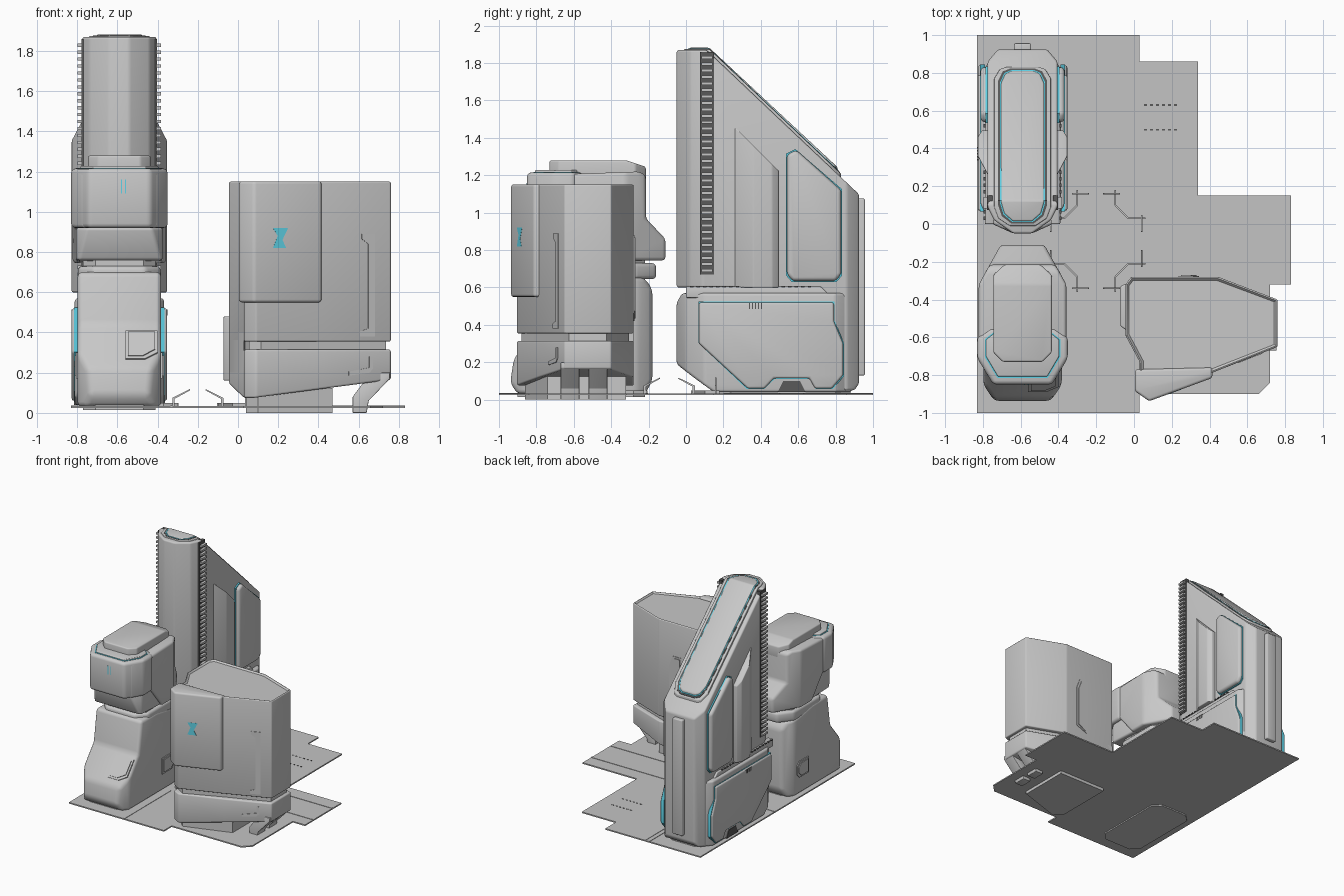
import bpy, bmesh, math
from mathutils import Vector, Matrix

if "Cube" in bpy.data.objects:
    bpy.data.objects.remove(bpy.data.objects["Cube"])

X, Y, Z = Vector((1, 0, 0)), Vector((0, 1, 0)), Vector((0, 0, 1))
CX = -0.59  # shared centre line of the two left buildings


def material(name, r, g, b):
    m = bpy.data.materials.new(name)
    m.diffuse_color = (r, g, b, 1)
    m.use_nodes = True
    m.node_tree.nodes["Principled BSDF"].inputs["Base Color"].default_value = m.diffuse_color
    return m


GREY = material("wall grey", 0.58, 0.58, 0.58)
GROUND = material("ground grey", 0.55, 0.55, 0.55)
DARK = material("joint grey", 0.1, 0.1, 0.1)
CYAN = material("cyan trim", 0.12, 0.68, 0.84)


def finish(bm, name, mat, bevel=0.0):
    bmesh.ops.recalc_face_normals(bm, faces=bm.faces)
    if bevel:
        edges = [e for e in bm.edges if e.is_manifold and e.calc_face_angle(0) > 0.3]
        bmesh.ops.bevel(bm, geom=edges, offset=bevel, segments=3, profile=0.5,
                        affect='EDGES', clamp_overlap=True)
    me = bpy.data.meshes.new(name)
    bm.to_mesh(me)
    bm.free()
    me.materials.append(mat)
    ob = bpy.data.objects.new(name, me)
    bpy.context.collection.objects.link(ob)
    return ob


def prism(name, pts, d0, d1, mat=GREY, bevel=0.0, o=(0, 0, 0), u=X, v=Y):
    """Outline in the u-v plane, extruded along u x v from d0 to d1."""
    u, v, o = u.normalized(), v.normalized(), Vector(o)
    w = u.cross(v)
    bm = bmesh.new()
    a, b = [[bm.verts.new(o + u * p + v * q + w * d) for p, q in pts] for d in (d0, d1)]
    bm.faces.new(a)
    bm.faces.new(b)
    for i in range(len(pts)):
        j = (i + 1) % len(pts)
        bm.faces.new((a[i], a[j], b[j], b[i]))
    return finish(bm, name, mat, bevel)


def boxes(name, items, mat):
    """Many small boxes (centre, size) in one object."""
    bm = bmesh.new()
    for c, s in items:
        bmesh.ops.create_cube(bm, size=1, matrix=Matrix.Translation(c) @ Matrix.Diagonal((*s, 1)))
    return finish(bm, name, mat)


def block(name, profile, plan, mat=GREY, bevel=0.0, u=Y):
    """Solid shared by an elevation outline (u-z) and a plan outline (x-y)."""
    a = prism(name, profile, -2, 2, mat, u=u, v=Z)
    b = prism("cutter", plan, -1, 3, mat)
    mod = a.modifiers.new("cut", 'BOOLEAN')
    mod.operation, mod.solver, mod.object = 'INTERSECT', 'EXACT', b
    bpy.context.view_layer.update()
    me = bpy.data.meshes.new_from_object(a.evaluated_get(bpy.context.evaluated_depsgraph_get()))
    bm = bmesh.new()
    bm.from_mesh(me)
    bmesh.ops.remove_doubles(bm, verts=bm.verts, dist=0.0005)
    bmesh.ops.dissolve_limit(bm, angle_limit=0.02, verts=bm.verts, edges=bm.edges)
    bpy.data.objects.remove(a)
    bpy.data.objects.remove(b)
    return finish(bm, name, mat, bevel)


def sym(half):
    return [(CX + x, y) for x, y in half] + [(CX - x, y) for x, y in reversed(half)]


def grow(pts, k):
    """Push an outline away from its middle by k (negative pulls it in)."""
    cx = (min(p[0] for p in pts) + max(p[0] for p in pts)) / 2
    cy = (min(p[1] for p in pts) + max(p[1] for p in pts)) / 2
    return [(x + (k if x > cx else -k), y + (k if y > cy else -k)) for x, y in pts]


def rect(a, b, c, d):
    return [(a, c), (b, c), (b, d), (a, d)]


def sides(name, pts, d0, d1, mat=GREY, bevel=0.0):
    """Matching panels on the left and right walls of a left building."""
    for tag, s in (("right", 1), ("left", -1)):
        prism(f"{name}_{tag}", pts, *sorted((s * d0, s * d1)), mat, bevel, (CX, 0, 0), Y, Z)


def wall(name, p, q, pts, d0, d1, mat=GREY, bevel=0.0):
    """Plate on the vertical wall running from plan point p to q."""
    prism(name, pts, d0, d1, mat, bevel, (*p, 0), Vector((q[0] - p[0], q[1] - p[1], 0)), Z)


# ---- ground plate with kerbs and lamps at the crossing
prism("ground_plate", [(-.83, -1), (.03, -1), (.03, -.9), (.66, -.9), (.72, -.84), (.72, -.32),
      (.83, -.32), (.83, .15), (.34, .15), (.34, .86), (.03, .86), (.03, 1), (-.83, 1)],
      0.024, 0.034, GROUND)
boxes("road_lines", [((-.33, .6, .034), (.01, .8, .006)), ((-.33, -.7, .034), (.01, .6, .006)),
      ((-.37, .6, .034), (.004, .8, .006)), ((.45, .035, .034), (.76, .012, .006)),
      ((.44, -.21, .034), (.76, .012, .006)), ((-.64, .035, .034), (.38, .012, .006))], GROUND)
boxes("ground_slots", [((.06 + .032 * i, y, .034), (.016, .008, .004))
      for i in range(6) for y in (.5, .63)], DARK)
MID = (-.2, -.09)
path = [(.26, .12), (.17, .12), (.10, .19), (.10, .27)]
for sx in (1, -1):
    for sy in (1, -1):
        tag = ("right" if sx > 0 else "left") + ("_back" if sy > 0 else "_front")
        P = [Vector((MID[0] + sx * x, MID[1] + sy * y)) for x, y in path]
        for k, (p, q) in enumerate(zip(P, P[1:])):
            L = (q - p).length
            wall(f"kerb_{tag}_{k}", p, q, rect(0, L, .03, .05), -.004, .004, GROUND)
        arm = [(0, .03), (.012, .03), (.012, .075), (-.075, .118), (-.078, .113), (0, .07)]
        prism(f"lamp_across_{tag}", arm, -.004, .004, GREY,
              o=(MID[0] + sx * .115, MID[1] + sy * .25, 0), u=X * sx, v=Z)
        prism(f"lamp_along_{tag}", arm, -.004, .004, GREY,
              o=(MID[0] + sx * .24, MID[1] + sy * .125, 0), u=Y * sy, v=Z)

# ---- tall tower, back left: shaft, base and spine
block("tower_shaft", [(-.05, .6), (-.05, 1.87), (.11, 1.87), (.955, 1.07), (.955, .13), (.9, .05),
      (.3, .05), (.3, .6)], sym([(.05, -.05), (.15, .02), (.185, .09), (.185, .86), (.13, .925)]),
      bevel=.012)
block("tower_base", [(-.05, .52), (-.05, .19), (.04, .12), (.15, .04), (.88, .04), (.93, .1),
      (.93, .5), (.86, .57), (-.02, .57)],
      sym([(.05, -.05), (.16, .0), (.222, .1), (.222, .8), (.13, .915)]), bevel=.015)
prism("tower_foot", sym([(.1, .16), (.19, .24), (.19, .8), (.1, .88)]), .026, .08, GREY)
prism("tower_spine", sym([(.045, .9), (.045, .957)]), .13, 1.075, GREY, .008)
sides("base_ledge", [(0, .545), (.78, .545), (.72, .605), (0, .605)], .15, .2, GREY, .006)
boxes("base_ledge_dots", [((CX + s * .2, .03 + .035 * i, .605), (.012, .018, .008))
      for i in range(19) for s in (1, -1)], DARK)
panel = [(.07, .3), (.33, .06), (.42, .06), (.47, .115), (.66, .115), (.69, .06), (.78, .06),
         (.84, .13), (.84, .3), (.79, .42), (.79, .52), (.07, .52)]
sides("base_panel_trim", grow(panel, .004), .2, .2245, CYAN)
sides("base_panel", panel, .2, .237, GREY, .012)
sides("base_tunnel", [(.49, .04), (.52, .1), (.61, .1), (.64, .04)], .1, .226, DARK)
boxes("base_vents", [((CX + s * .236, .34 + .016 * i, .5), (.006, .007, .03))
      for i in range(5) for s in (1, -1)], DARK)

# tower side fins, shield panels and ladder-like ribs
for tag, s in (("right", 1), ("left", -1)):
    block(f"tower_fin_{tag}", [(.2, .6), (.52, .6), (.52, 1.2), (.2, 1.52)],
          [(CX + s * x, y) for x, y in ((.16, .26), (.184, .26), (.237, .36), (.237, .46),
                                        (.215, .495), (.16, .495))], GREY, .006)
shield = [(.54, .67), (.57, .635), (.80, .635), (.83, .67), (.83, 1.12), (.59, 1.335), (.54, 1.31)]
sides("tower_shield_trim", grow(shield, .005), .17, .195, CYAN)
sides("tower_shield", shield, .17, .222, GREY, .02)
sides("rib_channel", rect(.075, .15, .67, 1.86), .16, .188, DARK)
boxes("tower_ribs", [((CX + s * .19, .112, .69 + .0345 * i), (.036, .06, .016))
      for i in range(34) for s in (1, -1)], GREY)

# sloping roof strip: frame, channel, trim line and raised cushion
for name, hw, end, h, mat, bev in (("roof_frame", .15, 0, .012, GREY, .004),
                                   ("roof_channel", .13, .012, .015, DARK, 0),
                                   ("roof_trim", .119, .02, .018, CYAN, 0),
                                   ("roof_cushion", .114, .025, .03, GREY, .012)):
    top = 1.87 + h * .4
    block(name, [(-.04, top), (.125, top), (.83, 1.195 + h), (.83, 1.08), (-.04, 1.78)],
          sym([(hw * .45, -.01 + end), (hw * .85, .03 + end), (hw, .09 + end), (hw, .77 - end),
               (hw * .8, .82 - end), (hw * .5, .835 - end)]), mat, bev)

# ---- stacked building, front left: body, neck and overhanging head
block("stack_body", [(-.70, .70), (-.74, .44), (-.92, .22), (-.94, .09), (-.90, .03), (-.22, .03),
      (-.18, .1), (-.18, .59), (-.22, .65), (-.5, .70)],
      sym([(.14, -.95), (.208, -.85), (.208, -.27), (.14, -.17)]), bevel=.025)
prism("stack_foot", sym([(.12, -.9), (.18, -.84), (.18, -.28), (.12, -.22)]), .014, .06, GREY)
prism("stack_neck", sym([(.12, -.66), (.18, -.6), (.18, -.28), (.12, -.22)]), .6, .8, GREY)
prism("stack_collar", sym([(.13, -.68), (.205, -.6), (.205, -.27), (.12, -.16)]), .645, .73, GREY, .02)
block("stack_head", [(-.81, 1.2), (-.81, .92), (-.6, .92), (-.46, .745), (-.11, .745), (-.11, .86),
      (-.215, .97), (-.215, 1.2), (-.25, 1.22)],
      sym([(.17, -.83), (.232, -.72), (.232, -.32), (.11, -.1)]), bevel=.018)
block("stack_lower_jaw", [(-.78, .92), (-.72, .76), (-.4, .745), (-.4, .93)],
      sym([(.15, -.8), (.215, -.7), (.215, -.3), (.1, -.2)]), bevel=.015)
visor = [(.24, -.6), (.24, -.71), (.155, -.85)]
prism("stack_visor", sym([(.17, -.55)] + visor), .92, 1.215, GREY, .022)
prism("visor_trim", sym([(.155, -.575), (.2, -.61), (.2, -.705), (.133, -.815)]), 1.2, 1.218, CYAN)
prism("visor_lid", sym([(.152, -.58), (.194, -.614), (.194, -.70), (.13, -.808)]), 1.2, 1.228, GREY, .006)
block("stack_roof", [(-.73, 1.15), (-.73, 1.28), (-.32, 1.28), (-.215, 1.245), (-.215, 1.15)],
      sym([(.1, -.735), (.155, -.68), (.155, -.27), (.09, -.21)]), bevel=.01)
boxes("visor_marks", [((CX + x, -.849, 1.125), (.006, .006, .07)) for x in (.01, .03)], CYAN)

# window on the sloping front of the body, hatches on its sides
slope = dict(o=(CX, -.92, .22), u=X, v=Vector((0, .18, .22)))
hatch = [(.03, .06), (.13, .06), (.19, .1), (.19, .24), (.03, .24)]
prism("front_window_frame", hatch, -.01, .008, GREY, **slope)
prism("front_window", grow(hatch, -.014), -.01, .014, GREY, **slope)
port = [(-.44, .17), (-.32, .17), (-.29, .2), (-.29, .27), (-.32, .3), (-.44, .3)]
sides("side_hatch_frame", port, .2, .215)
sides("side_hatch", grow(port, -.014), .2, .221)

# ---- broad building, front right: upper hull, groove, lower hull and legs
plan = [(-.045, -.32), (-.045, -.59), (.03, -.73), (.03, -.87), (.09, -.905), (.42, -.785),
        (.76, -.65), (.76, -.40), (.445, -.28), (-.015, -.28)]
hull = prism("hull_upper", plan, .355, 1.15, GREY, .008)
bm = bmesh.new()
bm.from_mesh(hull.data)
roof = [f for f in bm.faces if f.normal.z > .99 and f.calc_center_median().z > 1.149]
bmesh.ops.inset_region(bm, faces=roof, thickness=.012)
bmesh.ops.translate(bm, verts=list({v for f in roof for v in f.verts}), vec=(0, 0, -.012))
bm.to_mesh(hull.data)
bm.free()
prism("hull_groove", grow(plan, -.025), .28, .38, GREY)
block("hull_lower", [(-.1, .2), (.03, .075), (.08, .075), (.8, .17), (.8, .315), (-.1, .315)],
      plan, bevel=.01, u=X)
prism("hull_column", [(-.045, -.59), (.03, -.73), (.05, -.5), (.05, -.28), (-.015, -.28),
                      (-.045, -.32)], .2, .4)
prism("hull_left_rib", [(-.072, -.33), (-.03, -.31), (-.03, -.57), (-.072, -.54)], .16, .48, GREY, .008)
prism("hull_plinth", [(.04, -.8), (.1, -.86), (.47, -.74), (.47, -.32), (.04, -.32)], 0, .125)
for k, y in enumerate((-.62, -.47)):
    prism(f"hull_strut_{k}", [(.57, 0), (.64, 0), (.65, .06), (.755, .17), (.755, .2), (.66, .2),
          (.57, .08)], -y - .05, -y + .05, GREY, .004, u=X, v=Z)

# hull front plate, slots and rear window
prism("hull_front_plate", [(.005, -.77), (.005, -.885), (.08, -.938), (.415, -.815), (.415, -.76)],
      .55, 1.152, GREY, .014)
wall("front_plate_marks", (.08, -.938), (.415, -.815), [(.1, .82), (.17, .82), (.15, .86), (.18, .92),
     (.1, .92), (.125, .88)], -.005, .001, CYAN)
p, q = (.42, -.785), (.76, -.65)
wall("hull_slot", p, q, [(.2, .38), (.28, .38), (.28, .89), (.21, .89), (.21, .865), (.245, .84),
     (.245, .42), (.2, .405)], -.01, .004)
wall("lower_slot", p, q, [(.14, .185), (.25, .2), (.27, .22), (.27, .28), (.25, .28), (.25, .225),
     (.14, .205)], -.01, .004)
rear = [(.1, .46), (.2, .42), (.21, .44), (.21, .88), (.13, .88), (.1, .8)]
p, q = (.445, -.28), (-.015, -.28)
wall("rear_window_frame", p, q, rear, -.01, .004)
wall("rear_window", p, q, grow(rear, -.014), -.01, .009)

# ---- smooth shading with sharp edges kept
for ob in bpy.data.objects:
    ob.select_set(True)
    bpy.context.view_layer.objects.active = ob
bpy.ops.object.shade_smooth_by_angle(angle=math.radians(40))
